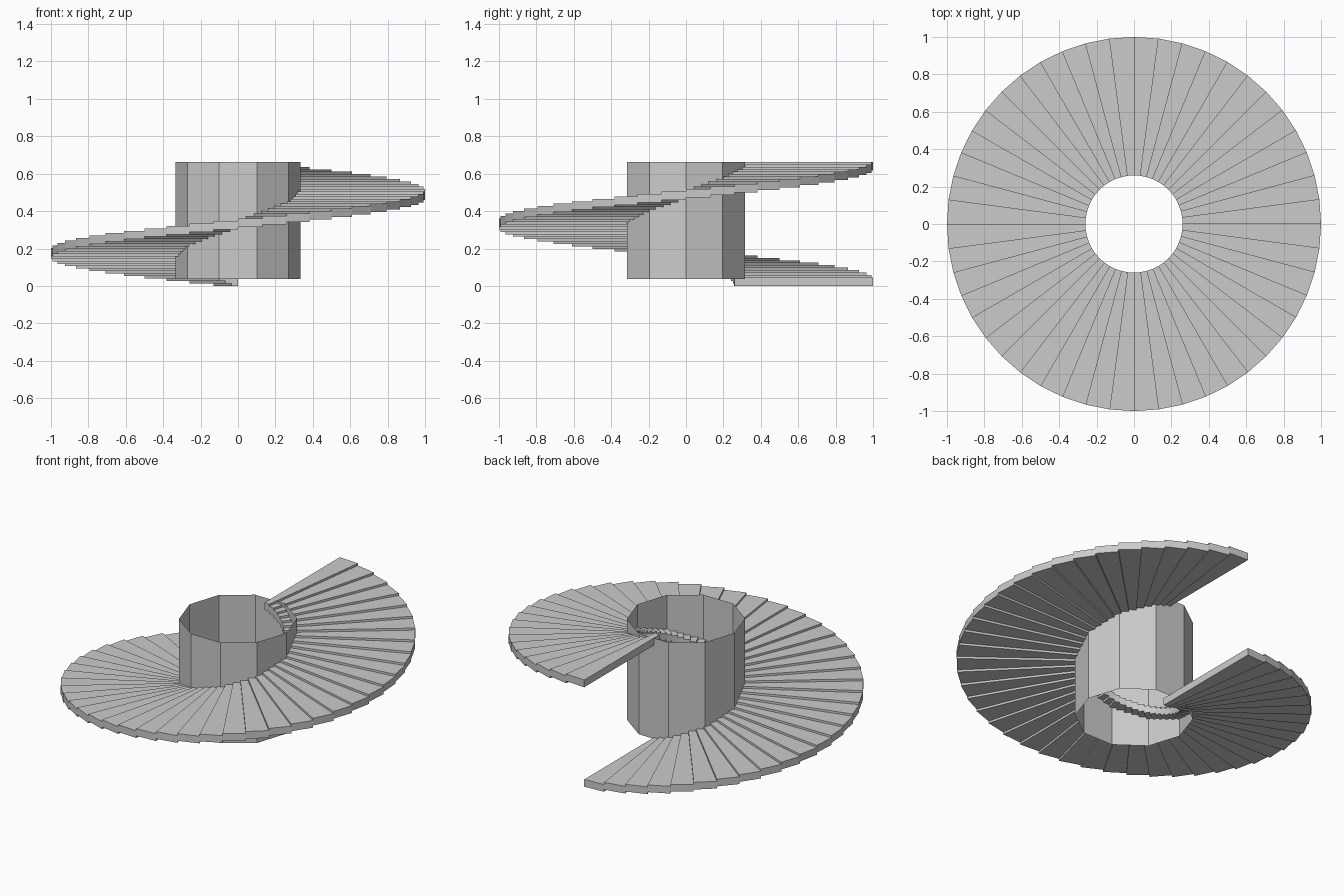
import bpy, bmesh, math

cube = bpy.data.objects.get("Cube")
if cube:
    bpy.data.objects.remove(cube, do_unlink=True)

STEPS, HEIGHT, THICK = 48, 0.663, 0.045
INNER, OUTER = 0.26, 1.0
RISE = (HEIGHT - THICK) / (STEPS - 1)
TURN = 2 * math.pi / STEPS

grey = bpy.data.materials.new("light_grey")
grey.use_nodes = True
colour = (0.6, 0.6, 0.6, 1)
grey.diffuse_color = colour
grey.node_tree.nodes["Principled BSDF"].inputs["Base Color"].default_value = colour


def finish(name, bm):
    mesh = bpy.data.meshes.new(name)
    bm.normal_update()
    bm.to_mesh(mesh)
    bm.free()
    mesh.materials.append(grey)
    obj = bpy.data.objects.new(name, mesh)
    bpy.context.collection.objects.link(obj)
    return obj


def polar(radius, angle, z):
    return (radius * math.cos(angle), radius * math.sin(angle), z)


# Spiral treads: wedge slabs climbing one full turn from the back
bm = bmesh.new()
for i in range(STEPS):
    a = math.pi / 2 + i * TURN
    b = a + TURN
    z = i * RISE
    base = [bm.verts.new(polar(r, t, z))
            for r, t in ((INNER, a), (OUTER, a), (OUTER, b), (INNER, b))]
    top = [bm.verts.new((v.co.x, v.co.y, z + THICK)) for v in base]
    bm.faces.new(base[::-1])
    bm.faces.new(top)
    for j in range(4):
        k = (j + 1) % 4
        bm.faces.new((base[j], base[k], top[k], top[j]))
finish("spiral_steps", bm)

# Open ten-sided centre column
SIDES, RADIUS, BOTTOM = 10, 0.333, 0.037
bm = bmesh.new()
rings = [[bm.verts.new(polar(RADIUS, 2 * math.pi * i / SIDES, z)) for i in range(SIDES)]
         for z in (BOTTOM, HEIGHT)]
for i in range(SIDES):
    k = (i + 1) % SIDES
    bm.faces.new((rings[0][i], rings[0][k], rings[1][k], rings[1][i]))
finish("centre_column", bm)
